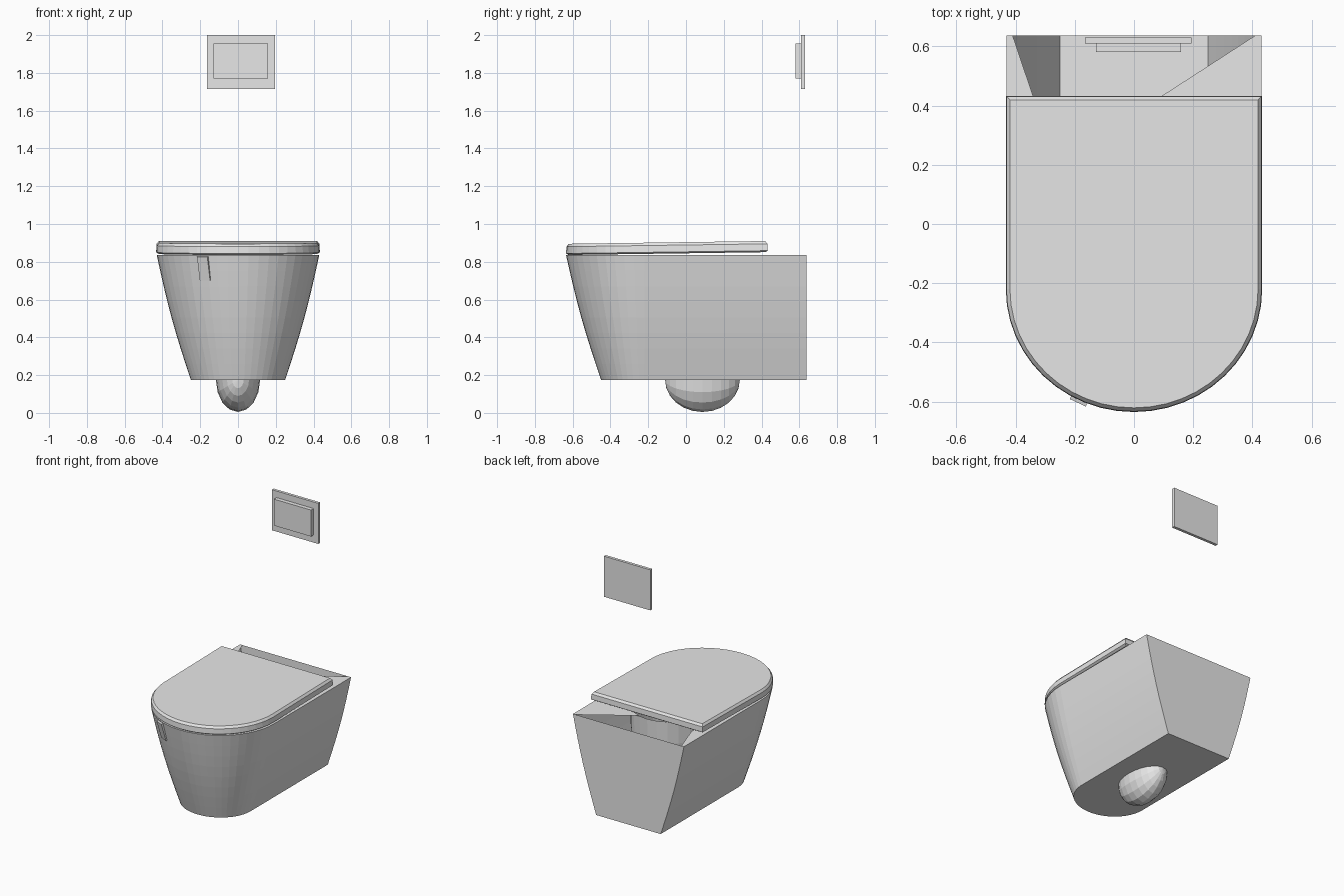
import bpy, bmesh
from math import cos, sin, pi, radians

cube = bpy.data.objects.get("Cube")
if cube:
    bpy.data.objects.remove(cube, do_unlink=True)

grey = bpy.data.materials.new("ceramic_grey")
grey.use_nodes = True
grey.diffuse_color = (0.8, 0.8, 0.8, 1)
grey.node_tree.nodes["Principled BSDF"].inputs["Base Color"].default_value = (0.8, 0.8, 0.8, 1)

ARC_Y = -0.22      # where the straight sides meet the rounded front
BACK = 0.637
RIM_Z = 0.835
BASE_Z = 0.175


def finish(name, bm, fix_normals=True):
    if fix_normals:
        bmesh.ops.recalc_face_normals(bm, faces=bm.faces[:])
    mesh = bpy.data.meshes.new(name)
    bm.to_mesh(mesh)
    bm.free()
    mesh.materials.append(grey)
    ob = bpy.data.objects.new(name, mesh)
    bpy.context.collection.objects.link(ob)
    return ob


def d_outline(half_width, depth, back, z, steps=24):
    """Straight back and sides with a half-ellipse front."""
    arc = [(half_width * cos(pi * i / steps), ARC_Y - depth * sin(pi * i / steps), z)
           for i in range(steps + 1)]
    return [(half_width, back, z)] + arc + [(-half_width, back, z)]


def ellipse(cx, cy, rx, ry, z, steps=28):
    return [(cx + rx * cos(2 * pi * i / steps), cy + ry * sin(2 * pi * i / steps), z)
            for i in range(steps)]


def loft(bm, rings, cap_bottom=False, cap_top=False):
    rows = [[bm.verts.new(p) for p in ring] for ring in rings]
    for low, high in zip(rows, rows[1:]):
        for i in range(len(low)):
            j = (i + 1) % len(low)
            bm.faces.new((low[i], low[j], high[j], high[i]))
    if cap_bottom:
        bm.faces.new(rows[0][::-1])
    if cap_top:
        bm.faces.new(rows[-1])
    return rows


def box(name, centre, size, rotation=(0, 0, 0)):
    bm = bmesh.new()
    bmesh.ops.create_cube(bm, size=1)
    bmesh.ops.scale(bm, vec=size, verts=bm.verts)
    ob = finish(name, bm)
    ob.location = centre
    ob.rotation_euler = rotation
    return ob


# Outer shell: flared, gently bulging, open at the top
bm = bmesh.new()
rings = []
LEVELS = 8
for k in range(LEVELS + 1):
    t = k / LEVELS
    bulge = 0.012 * sin(pi * t)
    rings.append(d_outline(0.25 + 0.18 * t + bulge, 0.23 + 0.185 * t + bulge,
                           BACK, BASE_Z + (RIM_Z - BASE_Z) * t))
loft(bm, rings, cap_bottom=True)
finish("outer_shell", bm)

# Rim: flat deck around the bowl, opening out towards the back
bm = bmesh.new()
outer = d_outline(0.43, 0.415, BACK, RIM_Z)
bowl_top = ellipse(0, 0.05, 0.3, 0.38, RIM_Z)
side = len(bowl_top) // 4
inner = [bowl_top[(side - 1 - i) % len(bowl_top)] for i in range(3 * side)]
deck = outer + [(-0.41, BACK, RIM_Z), (-0.34, 0.43, RIM_Z)]
deck += inner[::-1] + [(0.09, 0.43, RIM_Z), (0.41, BACK, RIM_Z)]
face = bm.faces.new([bm.verts.new(p) for p in deck])
face.normal_update()
if face.normal.z < 0:
    face.normal_flip()
bmesh.ops.triangulate(bm, faces=[face])
finish("rim", bm, fix_normals=False)

# Bowl: narrows down to the outlet
bm = bmesh.new()
rings = []
for k in range(7):
    a = pi / 2 * k / 6
    w = sin(a)
    rings.append(ellipse(0, 0.085 - 0.035 * w, 0.1 + 0.2 * w, 0.18 + 0.2 * w,
                         RIM_Z - 0.6 * cos(a)))
loft(bm, rings, cap_bottom=True)
finish("bowl", bm)

# Rounded outlet under the base, poles facing front and back
bm = bmesh.new()
bmesh.ops.create_uvsphere(bm, u_segments=16, v_segments=12, radius=1)
outlet = finish("outlet_dome", bm)
outlet.rotation_euler = (pi / 2, 0, 0)
outlet.scale = (0.117, 0.17, 0.198)
outlet.location = (0, 0.087, 0.175)

# Lid: softened slab tilted slightly up to the back
bm = bmesh.new()
profile = [(0.012, 0.836), (0, 0.844), (0.002, 0.88), (0.014, 0.895)]
loft(bm, [d_outline(0.433 - s, 0.415 - s, 0.433 - s, z) for s, z in profile], True, True)
for v in bm.verts:
    v.co.z += 0.015 * (v.co.y + 0.635) / 1.07
finish("lid", bm)

# Small tab on the front of the shell
box("front_tab", (-0.18, -0.583, 0.765), (0.06, 0.012, 0.13), (0.27, 0, radians(-25)))

# Wall flush plate and its button
box("flush_plate", (0.015, 0.62, 1.858), (0.36, 0.02, 0.284))
box("flush_button", (0.015, 0.596, 1.862), (0.288, 0.03, 0.185))
